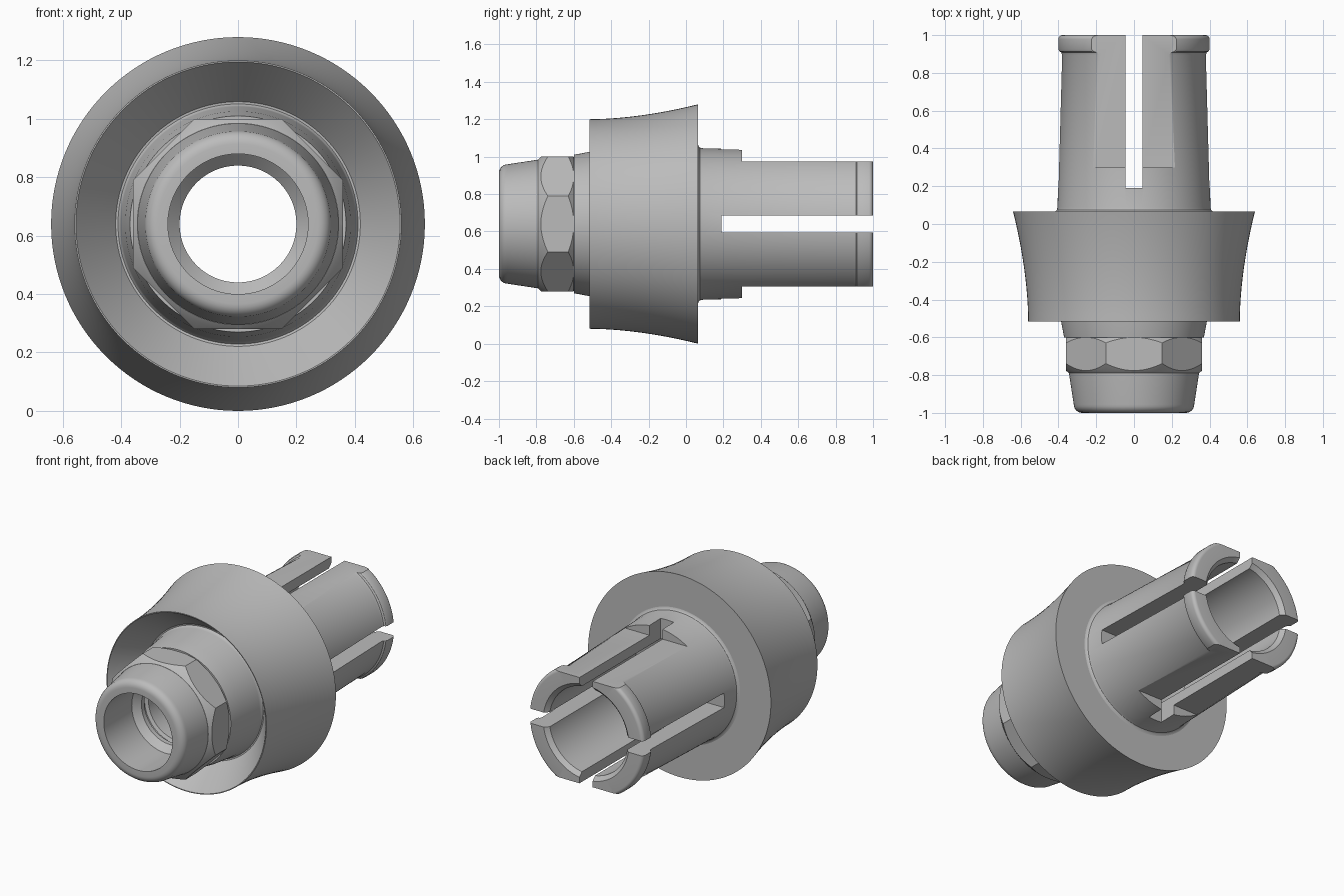
import bpy, bmesh, math

AXIS_Z = 0.64
SIDES = 128

cube = bpy.data.objects.get("Cube")
if cube:
    bpy.data.objects.remove(cube, do_unlink=True)

grey = bpy.data.materials.new("plain grey")
grey.use_nodes = True
grey.diffuse_color = (0.5, 0.5, 0.5, 1)
grey.node_tree.nodes["Principled BSDF"].inputs["Base Color"].default_value = (0.5, 0.5, 0.5, 1)


def finish(name, bm):
    bmesh.ops.recalc_face_normals(bm, faces=bm.faces)
    mesh = bpy.data.meshes.new(name)
    bm.to_mesh(mesh)
    bm.free()
    mesh.materials.append(grey)
    obj = bpy.data.objects.new(name, mesh)
    bpy.context.collection.objects.link(obj)
    return obj


def revolve(name, profile, sides=SIDES, turn=0.0):
    """Turn a closed (radius, y) profile around the long axis."""
    bm = bmesh.new()
    rings = []
    for i in range(sides):
        a = 2 * math.pi * i / sides + turn
        rings.append([bm.verts.new((r * math.sin(a), y, AXIS_Z + r * math.cos(a)))
                      for r, y in profile])
    n = len(profile)
    for i in range(sides):
        here, after = rings[i], rings[(i + 1) % sides]
        for j in range(n):
            k = (j + 1) % n
            bm.faces.new((here[j], here[k], after[k], after[j]))
    return finish(name, bm)


def box(name, x, y, z):
    """Box from (low, high) ranges, z measured from the axis."""
    bm = bmesh.new()
    bmesh.ops.create_cube(bm, size=1)
    for v in bm.verts:
        v.co = [r[0] if c < 0 else r[1] for c, r in zip(v.co, (x, y, z))]
        v.co.z += AXIS_Z
    return finish(name, bm)


def select_only(obj):
    bpy.ops.object.select_all(action='DESELECT')
    obj.select_set(True)
    bpy.context.view_layer.objects.active = obj


def combine(obj, cutter, operation):
    mod = obj.modifiers.new("cut", 'BOOLEAN')
    mod.operation = operation
    mod.solver = 'EXACT'
    mod.object = cutter
    select_only(obj)
    bpy.ops.object.modifier_apply(modifier=mod.name)
    bpy.data.objects.remove(cutter, do_unlink=True)


def corner(r, y, size, steps=6):
    """Quarter round from the side wall to the end face at the front."""
    return [(r - size + size * math.cos(t), y + size - size * math.sin(t))
            for t in (math.pi / 2 * i / steps for i in range(steps + 1))]


# Tapered nose with rounded mouth, stepped bore and inner ridges
nose = [(0.36, -0.58), (0.345, -0.785)] + corner(0.319, -1.0, 0.045)
nose += [(0.24, -1.0), (0.24, -0.72), (0.2, -0.68)]
for i in range(3):
    y = -0.65 + 0.05 * i
    nose += [(0.2, y), (0.22, y + 0.01), (0.22, y + 0.03), (0.2, y + 0.04)]
nose += [(0.2, -0.5), (0.3, -0.5), (0.3, -0.58)]
nose_sleeve = revolve("nose_sleeve", nose)

# Eight-sided nut with chamfered corners
nut = revolve("nut", [(0.3, -0.79), (0.345, -0.79), (0.36, -0.776), (0.39, -0.738),
                      (0.39, -0.63), (0.362, -0.602), (0.3, -0.602)])
flat = 0.36 / math.cos(math.pi / 8)
combine(nut, revolve("nut_cutter", [(0.25, -0.85), (flat, -0.85), (flat, -0.55), (0.25, -0.55)],
                     8, math.pi / 8), 'INTERSECT')

# Flared collar with a hollow front and a conical neck
collar = [(0.2, -0.6), (0.37, -0.6), (0.386, -0.515), (0.402, -0.36), (0.405, -0.345),
          (0.411, -0.337), (0.419, -0.338), (0.427, -0.348), (0.555, -0.515)]
collar += [(0.56 + 0.08 * (i / 16) ** 1.8, -0.515 + 0.58 * i / 16) for i in range(17)]
collar += [(0.2, 0.065)]
flared_collar = revolve("flared_collar", collar)

# Tubular clip end with root fillet and outer lip
clip = [(0.2, 0.03), (0.425, 0.03), (0.425, 0.065), (0.415, 0.068), (0.408, 0.075),
        (0.405, 0.09), (0.383, 0.895), (0.388, 0.908), (0.398, 0.914), (0.403, 0.925)]
clip += [(r, -y) for r, y in reversed(corner(0.403, -1.0, 0.022))][::-1]
clip += [(0.3, 1.0), (0.275, 0.975), (0.275, 0.13), (0.2, 0.1)]
clip_tube = revolve("clip_tube", clip)

# Flats above and below, then the crossed slots
for side in (-1, 1):
    z = sorted((side * 0.335, side * 0.6))
    combine(clip_tube, box("flat_cutter", (-0.5, 0.5), (0.3, 1.1), z), 'DIFFERENCE')
slot, long = (-0.046, 0.046), (-0.6, 0.6)
combine(clip_tube, box("slot_cutter", slot, (0.19, 1.1), long), 'DIFFERENCE')
combine(clip_tube, box("slot_cutter", long, (0.19, 1.1), slot), 'DIFFERENCE')

for part in (nose_sleeve, nut, flared_collar, clip_tube):
    select_only(part)
    bpy.ops.object.shade_smooth_by_angle(angle=math.radians(32))
